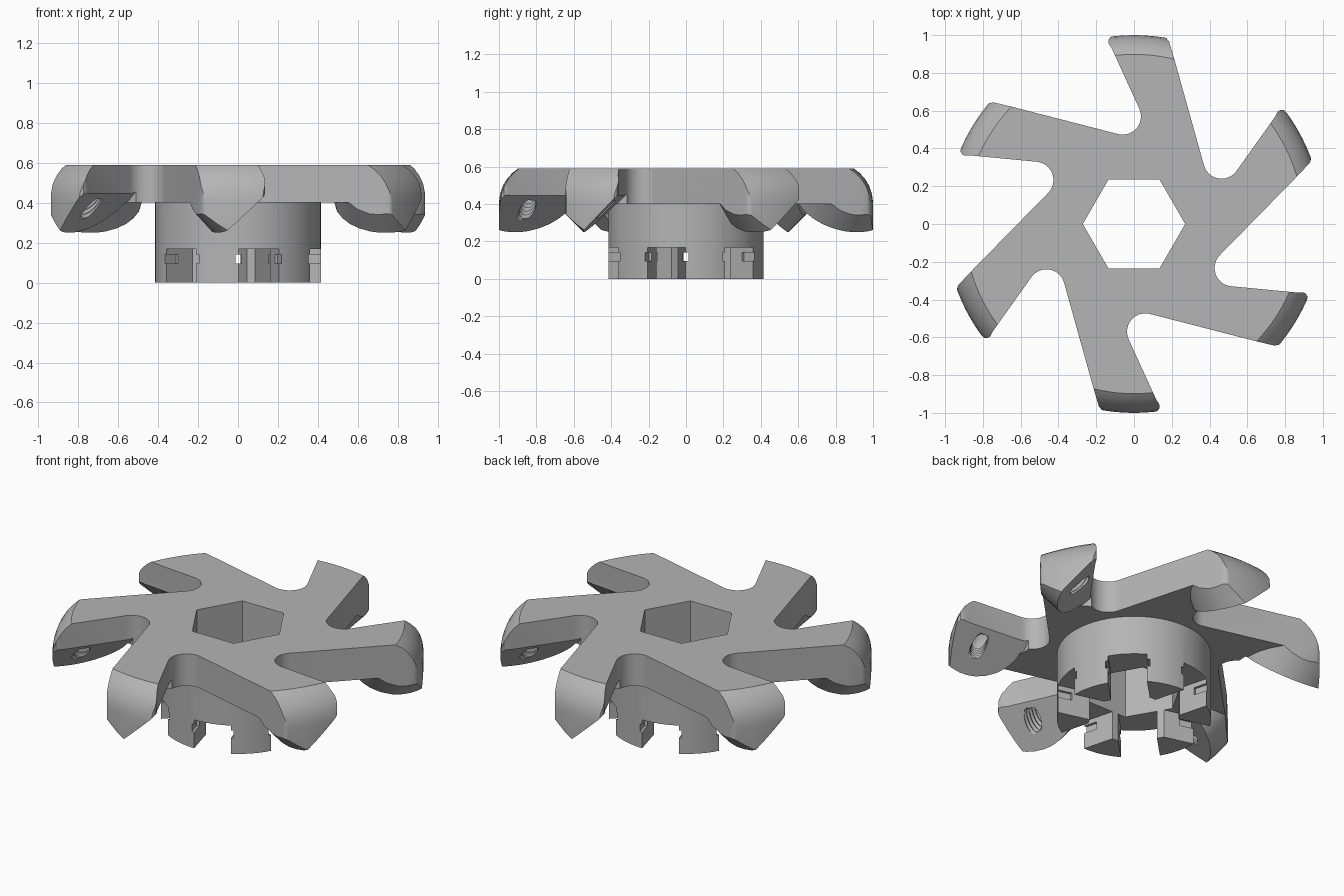
import bpy, bmesh
from math import sin, cos, pi, radians
from mathutils import Vector, Matrix

cube = bpy.data.objects.get("Cube")
if cube:
    bpy.data.objects.remove(cube)

steel = bpy.data.materials.new("steel_grey")
steel.use_nodes = True
GREY = (0.46, 0.46, 0.46, 1)
steel.diffuse_color = GREY
steel.node_tree.nodes["Principled BSDF"].inputs["Base Color"].default_value = GREY

UP = Vector((0, 0, 1))
TURNS = [Matrix.Rotation(radians(-60 * k), 4, 'Z') for k in range(6)]


def finish(bm, name):
    bmesh.ops.recalc_face_normals(bm, faces=bm.faces)
    mesh = bpy.data.meshes.new(name)
    bm.to_mesh(mesh)
    bm.free()
    ob = bpy.data.objects.new(name, mesh)
    bpy.context.collection.objects.link(ob)
    return ob


def add_prism(bm, points, direction):
    """Close a ring of points and sweep it along a direction."""
    face = bm.faces.new([bm.verts.new(p) for p in points])
    ext = bmesh.ops.extrude_face_region(bm, geom=[face])
    moved = [g for g in ext["geom"] if isinstance(g, bmesh.types.BMVert)]
    bmesh.ops.translate(bm, verts=moved, vec=direction)
    if face.is_valid is False:
        bm.faces.new([bm.verts[i] for i in range(len(points))])


def prism(name, points, direction, turns=(Matrix(),)):
    bm = bmesh.new()
    for t in turns:
        add_prism(bm, [t @ Vector(p) for p in points], t.to_3x3() @ Vector(direction))
    return finish(bm, name)


def lathe(name, profile, segments, turns=(Matrix(),)):
    """Spin a profile whose two ends lie on the axis."""
    bm = bmesh.new()
    for t in turns:
        rings = []
        for r, z in profile:
            n = segments if r else 1
            rings.append([bm.verts.new(t @ Vector((r * cos(2 * pi * i / n), r * sin(2 * pi * i / n), z)))
                          for i in range(n)])
        for a, b in zip(rings, rings[1:]):
            for i in range(segments):
                j = (i + 1) % segments
                quad = [a[i % len(a)], a[j % len(a)], b[j % len(b)], b[i % len(b)]]
                bm.faces.new(list(dict.fromkeys(quad)))
    return finish(bm, name)


def boolean(ob, tool, operation):
    mod = ob.modifiers.new(operation, 'BOOLEAN')
    mod.object, mod.operation, mod.solver = tool, operation, 'EXACT'
    bpy.context.view_layer.update()
    deps = bpy.context.evaluated_depsgraph_get()
    mesh = bpy.data.meshes.new_from_object(ob.evaluated_get(deps))
    ob.modifiers.clear()
    ob.data = mesh
    bpy.data.objects.remove(tool)


def boxes(name, x0, x1, width, z0, z1, turns):
    ring = [(x0, -width / 2, z0), (x1, -width / 2, z0), (x1, width / 2, z0), (x0, width / 2, z0)]
    return prism(name, ring, (0, 0, z1 - z0), turns)


# Star outline: round valley, short edge, blunt tip, long edge, six times
arm = []
for i in range(13):
    a = radians(-105 + 129.5 * i / 12)
    arm.append((-0.06 + 0.097 * cos(a), 0.57 + 0.097 * sin(a)))
arm += [(-0.117, 0.928), (-0.134, 0.955), (-0.136, 0.972), (-0.126, 0.988), (-0.106, 0.997),
        (-0.06, 1.01), (0.06, 1.015), (0.15, 0.993), (0.172, 0.983), (0.186, 0.965), (0.213, 0.875)]
outline = [t @ Vector((x, y, 0.15)) for t in TURNS for x, y in arm]
head = prism("cutter_head", outline, (0, 0, 0.44))

# Sloping seat frame: along the short edge, down the slope, out of the face
corner = Vector((-0.117, 0.928, 0.445))
along = Vector((0.417, -0.909, 0))
inward = Vector((0.909, 0.417, 0))
down = (inward - UP).normalized()
out = -(inward + UP).normalized()


def seat(u, v, h=0):
    return corner + along * u + down * v + out * h


# Underside is cleared to the plate, leaving a rounded lobe under each tip
lobe = [(-0.1, 0), (-0.1, 0.2), (-0.03, 0.245), (0.03, 0.268), (0.08, 0.276), (0.13, 0.276),
        (0.18, 0.268), (0.24, 0.245), (0.29, 0.213), (0.33, 0.172), (0.36, 0.125), (0.375, 0.07), (0.38, 0)]
lobes = prism("lobes", [seat(u, v, 0.02) for u, v in lobe], out * -0.4, TURNS)
underside = boxes("underside", -1.3, 1.3, 2.6, 0.05, 0.4, [Matrix()])
boolean(underside, lobes, 'DIFFERENCE')
boolean(head, underside, 'DIFFERENCE')

# Flat sloping seats on the short edges
ring = [(-0.15, -0.02), (0.39, -0.02), (0.39, 0.36), (-0.15, 0.36)]
boolean(head, prism("seats", [seat(u, v) for u, v in ring], out * 0.15, TURNS), 'DIFFERENCE')

# Rounded outer rim
rim = [(0, 0), (1, 0), (1, 0.41), (0.994, 0.455), (0.98, 0.497), (0.957, 0.535),
       (0.927, 0.568), (0.885, 0.6), (0.85, 0.63), (0, 0.63)]
boolean(head, lathe("rim", rim, 120), 'INTERSECT')

# Ridged screw holes in the seats
axis = Vector((0.58, -0.18, 0.8)).normalized()
side = axis.cross(down).normalized()
frame = Matrix((side, down * 1.8, axis)).transposed().to_4x4()
frame.translation = seat(0.12, 0.106)
thread = [(0, -0.12), (0.046, -0.12)]
for i in range(9):
    thread += [(0.046, -0.06 + 0.025 * i), (0.038, -0.0475 + 0.025 * i)]
thread.append((0, 0.17))
boolean(head, lathe("screw_holes", thread, 20, [t @ frame for t in TURNS]), 'DIFFERENCE')

# Drive hub with notched lower rim
hub = lathe("hub", [(0, 0), (0.415, 0), (0.415, 0.45), (0, 0.45)], 72)
slot_turns = [Matrix.Rotation(radians(-75), 4, 'Z') @ t for t in TURNS]
boolean(hub, boxes("slots", 0.19, 0.5, 0.21, -0.1, 0.168, slot_turns), 'DIFFERENCE')
boolean(hub, boxes("slot_grooves", 0.32, 0.5, 0.24, 0.095, 0.14, slot_turns), 'DIFFERENCE')
boolean(head, hub, 'UNION')

# Hexagonal bore
hexagon = [(0.271 * cos(pi * k / 3), 0.271 * sin(pi * k / 3), -0.2) for k in range(6)]
boolean(head, prism("bore", hexagon, (0, 0, 1)), 'DIFFERENCE')

head.data.materials.clear()
head.data.materials.append(steel)
for p in head.data.polygons:
    p.material_index = 0
bpy.ops.object.select_all(action='DESELECT')
head.select_set(True)
bpy.context.view_layer.objects.active = head
bpy.ops.object.shade_smooth_by_angle(angle=radians(28))
